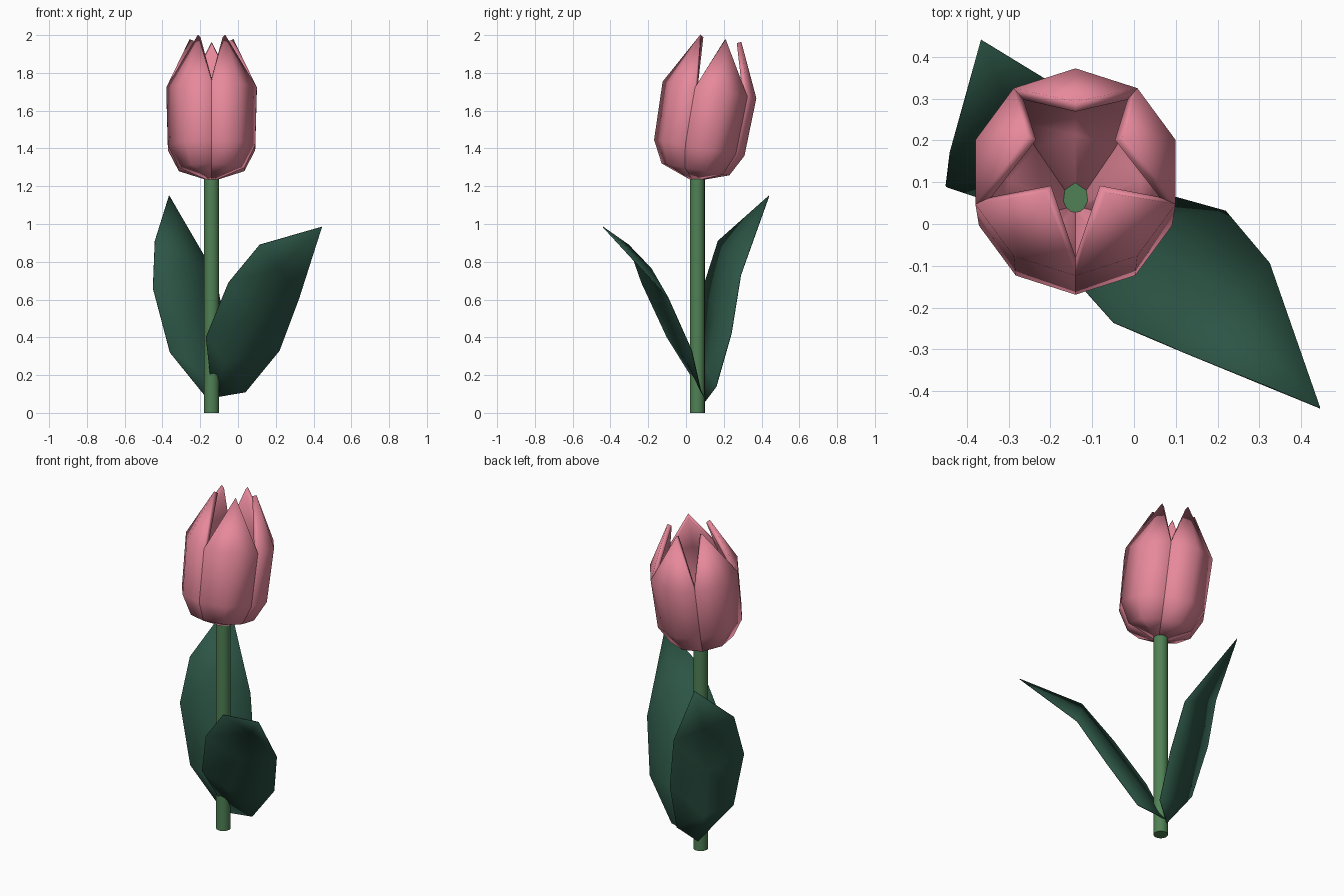
import bpy, bmesh, math
from mathutils import Matrix, Vector

if "Cube" in bpy.data.objects:
    bpy.data.objects.remove(bpy.data.objects["Cube"])


def material(name, rgb):
    m = bpy.data.materials.new(name)
    m.diffuse_color = (*rgb, 1)
    m.use_nodes = True
    m.node_tree.nodes["Principled BSDF"].inputs["Base Color"].default_value = m.diffuse_color
    return m


PINK = material("petal_pink", (0.80, 0.25, 0.33))
GREEN = material("stem_green", (0.08, 0.22, 0.09))
TEAL = material("leaf_green", (0.025, 0.09, 0.06))


def make(name, verts, faces, mat, angle=40):
    me = bpy.data.meshes.new(name)
    me.from_pydata(verts, [], faces)
    bm = bmesh.new()
    bm.from_mesh(me)
    bmesh.ops.recalc_face_normals(bm, faces=bm.faces)
    bm.to_mesh(me)
    bm.free()
    me.materials.append(mat)
    ob = bpy.data.objects.new(name, me)
    bpy.context.collection.objects.link(ob)
    bpy.ops.object.select_all(action='DESELECT')
    ob.select_set(True)
    bpy.context.view_layer.objects.active = ob
    bpy.ops.object.shade_smooth_by_angle(angle=math.radians(angle))
    return ob


# Stem
bpy.ops.mesh.primitive_cylinder_add(vertices=16, radius=0.04, depth=1.26,
                                    location=(-0.14, 0.06, 0.63))
stem = bpy.context.object
stem.name = "stem"
stem.data.materials.append(GREEN)
bpy.ops.object.shade_smooth_by_angle(angle=math.radians(40))

# Petals: five pointed strips round a cup that leans backwards
RINGS = [(0.02, 0.0), (0.182, 0.058), (0.243, 0.174), (0.252, 0.485)]
TIP = (0.122, 0.765)
LEAN = Matrix.Translation((-0.14, 0.04, 1.232)) @ Matrix.Rotation(math.radians(-10), 4, 'X')


def polar(r, h, a):
    return LEAN @ Vector((r * math.cos(a), r * math.sin(a), h))


for i in range(5):
    mid = math.radians(90 + 72 * i)
    half = math.radians(36)
    verts, faces = [], []
    for r, h in RINGS:
        verts += [polar(r, h, mid + s * half) for s in (-1, 0, 1)]
    for k in range(len(RINGS) - 1):
        for c in (0, 1):
            a = 3 * k + c
            faces.append((a, a + 1, a + 4, a + 3))
    t = len(verts)
    verts.append(polar(*TIP, mid))
    faces += [(t - 3, t - 2, t), (t - 2, t - 1, t)]
    petal = make(f"petal_{i + 1}", verts, faces, PINK, 60)
    # thickness grows towards the inside of the cup
    me = petal.data
    inward = LEAN @ Vector((0, 0, 0.3)) - me.polygons[2].center
    if me.polygons[2].normal.dot(inward) > 0:
        me.flip_normals()
    sol = petal.modifiers.new("thickness", 'SOLIDIFY')
    sol.thickness = 0.025
    sol.offset = -1


# Leaves: base point, rows of left and right edge points, tip
def leaf(name, base, rows, tip, bulge):
    verts, faces = [Vector(base)], []
    for l, r in rows:
        l, r = Vector(l), Vector(r)
        verts += [l, (l + r) / 2 + Vector(bulge), r]
    verts.append(Vector(tip))
    n = len(verts) - 1
    faces += [(0, 2, 1), (0, 3, 2), (n - 3, n - 2, n), (n - 2, n - 1, n)]
    for k in range(len(rows) - 1):
        for c in (1, 2):
            a = 3 * k + c
            faces.append((a, a + 1, a + 4, a + 3))
    ob = make(name, verts, faces, TEAL, 60)
    sol = ob.modifiers.new("thickness", 'SOLIDIFY')
    sol.thickness = 0.004
    sol.offset = 0


leaf("front_leaf", (-0.135, 0.10, 0.08),
     [((-0.17, -0.10, 0.40), (0.04, 0.08, 0.11)),
      ((-0.05, -0.235, 0.69), (0.22, 0.03, 0.33)),
      ((0.115, -0.305, 0.89), (0.325, -0.095, 0.61))],
     (0.445, -0.44, 0.985), (0, 0.015, 0.015))
leaf("back_leaf", (-0.15, 0.10, 0.06),
     [((-0.36, 0.06, 0.32), (-0.05, 0.16, 0.14)),
      ((-0.45, 0.09, 0.66), (-0.06, 0.24, 0.42)),
      ((-0.44, 0.17, 0.91), (-0.12, 0.29, 0.73))],
     (-0.365, 0.44, 1.15), (0, 0, 0))
